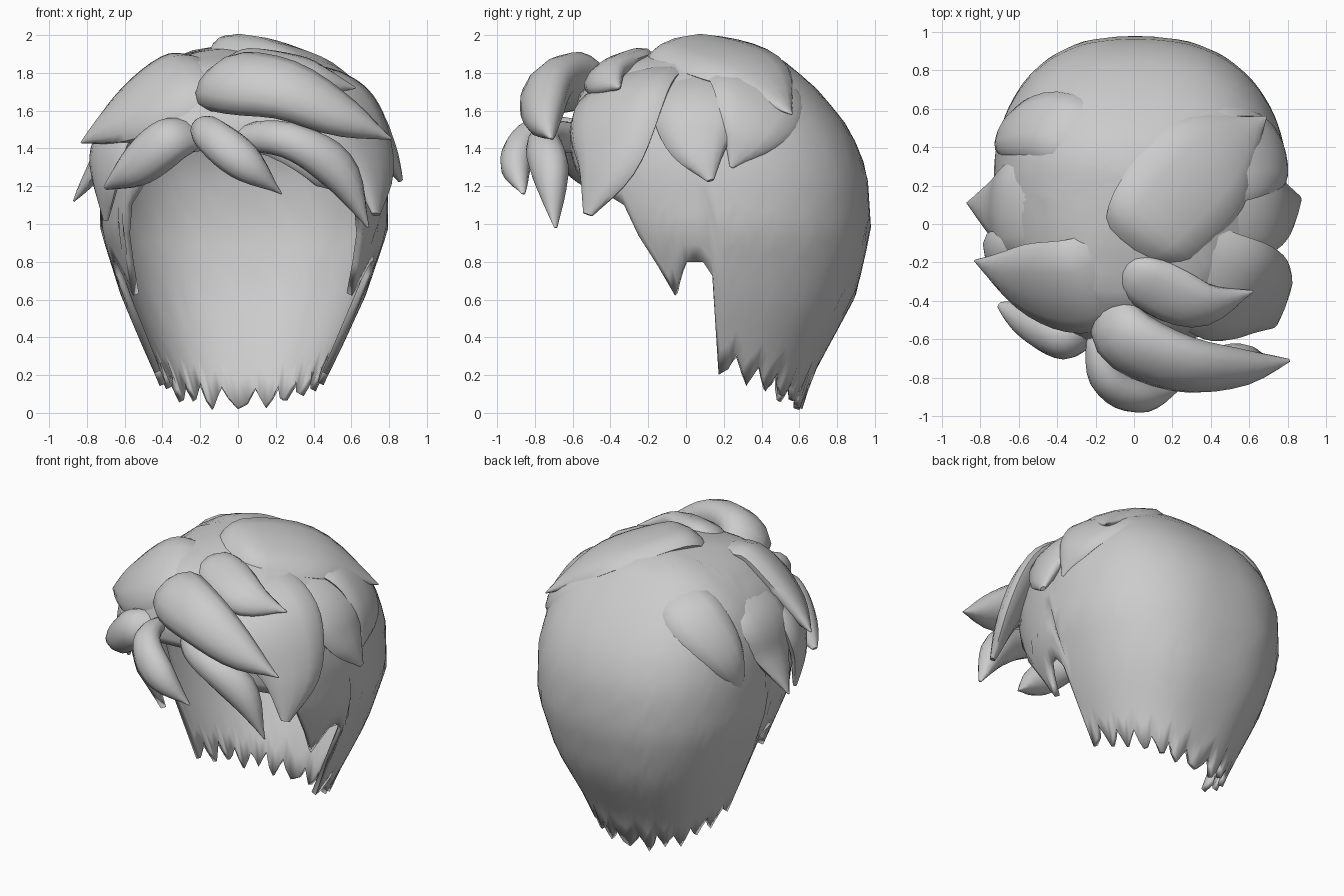
import bpy, bmesh, math, random
from mathutils import Vector

if "Cube" in bpy.data.objects:
    bpy.data.objects.remove(bpy.data.objects["Cube"])

random.seed(4)
HEAD = Vector((0, 0.1, 1.15))


def lerp_table(table, x):
    # table rows sorted by ascending first value
    if x <= table[0][0]:
        return table[0][1:]
    for a, b in zip(table, table[1:]):
        if x <= b[0]:
            f = (x - a[0]) / (b[0] - a[0])
            return [p + (q - p) * f for p, q in zip(a[1:], b[1:])]
    return table[-1][1:]


def spline(pts, n):
    # Catmull-Rom samples through tuples of any size
    out = []
    last = len(pts) - 1
    for i in range(n + 1):
        u = i / n * last
        k = min(int(u), last - 1)
        t = u - k
        p1, p2 = pts[k], pts[k + 1]
        p0 = pts[k - 1] if k else [2 * a - b for a, b in zip(p1, p2)]
        p3 = pts[k + 2] if k + 2 <= last else [2 * b - a for a, b in zip(p1, p2)]
        out.append([0.5 * (2 * b + (c - a) * t + (2 * a - 5 * b + 4 * c - d) * t * t
                           + (3 * b - a - 3 * c + d) * t ** 3)
                    for a, b, c, d in zip(p0, p1, p2, p3)])
    return out


def finish(bm, name, angle):
    bmesh.ops.recalc_face_normals(bm, faces=bm.faces)
    me = bpy.data.meshes.new(name)
    bm.to_mesh(me)
    bm.free()
    ob = bpy.data.objects.new(name, me)
    bpy.context.collection.objects.link(ob)
    bpy.ops.object.select_all(action='DESELECT')
    ob.select_set(True)
    bpy.context.view_layer.objects.active = ob
    bpy.ops.object.shade_smooth_by_angle(angle=math.radians(angle))
    return ob


# Hair cap: height, half width, back y, front y
PROFILE = [(0.00, .38, .61, -.50), (0.18, .43, .66, -.50), (0.36, .51, .76, -.42),
           (0.62, .62, .90, -.30), (0.97, .73, .98, -.52), (1.28, .73, .96, -.60),
           (1.50, .69, .87, -.62), (1.70, .60, .71, -.56), (1.85, .42, .54, -.38),
           (1.92, .24, .42, -.12), (1.96, .0, .2, .2)]
# Lower edge height by angle from the back: right side, left side
EDGE = [(0, .06, .06), (45, .12, .12), (75, .2, .2), (96, .28, .28), (100, .72, .72),
        (104, .8, .8), (112, .8, .8), (124, .62, .62), (136, 1.1, 1.1), (145, 1.16, 1.2),
        (160, 1.2, 1.36), (180, 1.4, 1.4)]


def cap_point(deg, z):
    rx, yb, yf = lerp_table(PROFILE, z)
    a = math.radians(deg)
    s, c = math.sin(a), math.cos(a)
    x = rx * math.copysign(abs(s) ** (0.8 if c > 0 else 0.6), s)
    if x > 0:                   # right side is a little fuller
        x *= 1.09
    return (x, 0.25 + c * ((yb - 0.25) if c > 0 else (0.25 - yf)), z)


def build_cap():
    bm = bmesh.new()
    cols, rows, top = 90, 18, 1.95
    grid = []
    for i in range(cols):
        deg = -180 + 360 * i / cols
        right, left = lerp_table(EDGE, abs(deg))
        low = right if deg > 0 else left
        if abs(deg) < 97:       # ragged neckline
            low += (.05, -.01, -.055, .0)[(i + 1) % 4] + random.uniform(-.025, .02)
        low = max(low, 0.005)
        grid.append([bm.verts.new(cap_point(deg, top - (top - low) * (j / rows) ** 1.4))
                     for j in range(rows + 1)])
    for i in range(cols):
        a, b = grid[i], grid[(i + 1) % cols]
        for j in range(rows):
            bm.faces.new((a[j], a[j + 1], b[j + 1], b[j]))
    bm.faces.new([g[0] for g in grid])
    ob = finish(bm, "hair_cap", 50)
    mod = ob.modifiers.new("thickness", 'SOLIDIFY')
    mod.thickness = 0.035
    mod.offset = -1


def lock(name, thick, pts):
    # Leaf-shaped tuft along points (x, y, z, half width), root sunk into the hair
    n, sides = 14, 12
    path = spline(pts, n)
    wmax = max(p[3] for p in path)
    bm = bmesh.new()
    rings = []
    for i, p in enumerate(path):
        c = Vector(p[:3])
        tan = (Vector(path[min(i + 1, n)][:3]) - Vector(path[max(i - 1, 0)][:3])).normalized()
        out = c - HEAD
        out = (out - tan * out.dot(tan)).normalized()
        side = tan.cross(out)
        w = max(p[3], 0.004)
        h = thick * (w / wmax) ** 0.7
        c -= out * (thick * (1.0, .55, .25, .08)[i] if i < 4 else 0)
        ring = []
        for k in range(sides):
            a = 2 * math.pi * k / sides
            ring.append(bm.verts.new(c + side * (w * math.cos(a)) + out * (h * math.sin(a))))
        rings.append(ring)
    for a, b in zip(rings, rings[1:]):
        for k in range(sides):
            m = (k + 1) % sides
            bm.faces.new((a[k], a[m], b[m], b[k]))
    bm.faces.new(rings[0])
    bm.faces.new(rings[-1])
    finish(bm, name, 55)


build_cap()

# Fringe
lock("main_fringe_lock", .13, [(-.19, -.38, 1.75, .09), (-.05, -.59, 1.75, .19),
     (.25, -.73, 1.71, .18), (.55, -.75, 1.57, .12), (.81, -.71, 1.45, 0)])
lock("upper_fringe_lock", .08, [(-.12, -.2, 1.86, .05), (.06, -.3, 1.84, .15),
     (.35, -.42, 1.78, .14), (.62, -.35, 1.72, 0)])
lock("centre_fringe_lock", .09, [(-.24, -.60, 1.57, .05), (-.13, -.82, 1.46, .10),
     (.04, -.90, 1.32, .10), (.23, -.86, 1.16, 0)])
lock("left_lower_fringe_lock", .11, [(-.22, -.60, 1.52, .08), (-.38, -.59, 1.43, .13),
     (-.54, -.51, 1.30, .11), (-.70, -.42, 1.19, .01)])
lock("right_lower_fringe_lock", .10, [(.0, -.64, 1.50, .08), (.3, -.75, 1.43, .10),
     (.53, -.72, 1.28, .11), (.69, -.69, .98, 0)])
lock("left_sweep_lock", .11, [(-.06, -.26, 1.81, .24), (-.31, -.33, 1.73, .29),
     (-.57, -.29, 1.58, .22), (-.83, -.19, 1.43, 0)])

# Left side
lock("left_side_lock", .08, [(-.35, .08, 1.80, .22), (-.62, .07, 1.57, .26),
     (-.72, .08, 1.34, .17), (-.87, .11, 1.12, 0)])
lock("left_back_lock", .08, [(-.13, .40, 1.83, .16), (-.43, .52, 1.69, .20),
     (-.64, .48, 1.45, .14), (-.70, .38, 1.15, 0)])
lock("left_temple_lock", .06, [(-.5, -.2, 1.65, .14), (-.66, -.22, 1.45, .2),
     (-.70, -.24, 1.25, .15), (-.70, -.2, 1.02, .02)])

# Right side
lock("right_temple_lock", .09, [(.30, -.27, 1.82, .28), (.55, -.36, 1.60, .30),
     (.69, -.41, 1.33, .21), (.73, -.52, 1.05, .03)])
lock("right_side_lock", .08, [(.38, .06, 1.83, .24), (.66, .06, 1.60, .24),
     (.77, .07, 1.42, .17), (.86, .13, 1.23, .02)])
lock("right_back_lock", .06, [(.28, .30, 1.86, .24), (.57, .38, 1.68, .26),
     (.74, .34, 1.50, .18), (.79, .24, 1.30, .01)])

# Crown
lock("crown_lock", .085, [(-.02, -.16, 1.91, .16), (.12, .02, 1.91, .28),
     (.40, .32, 1.80, .28), (.69, .56, 1.58, 0)])
